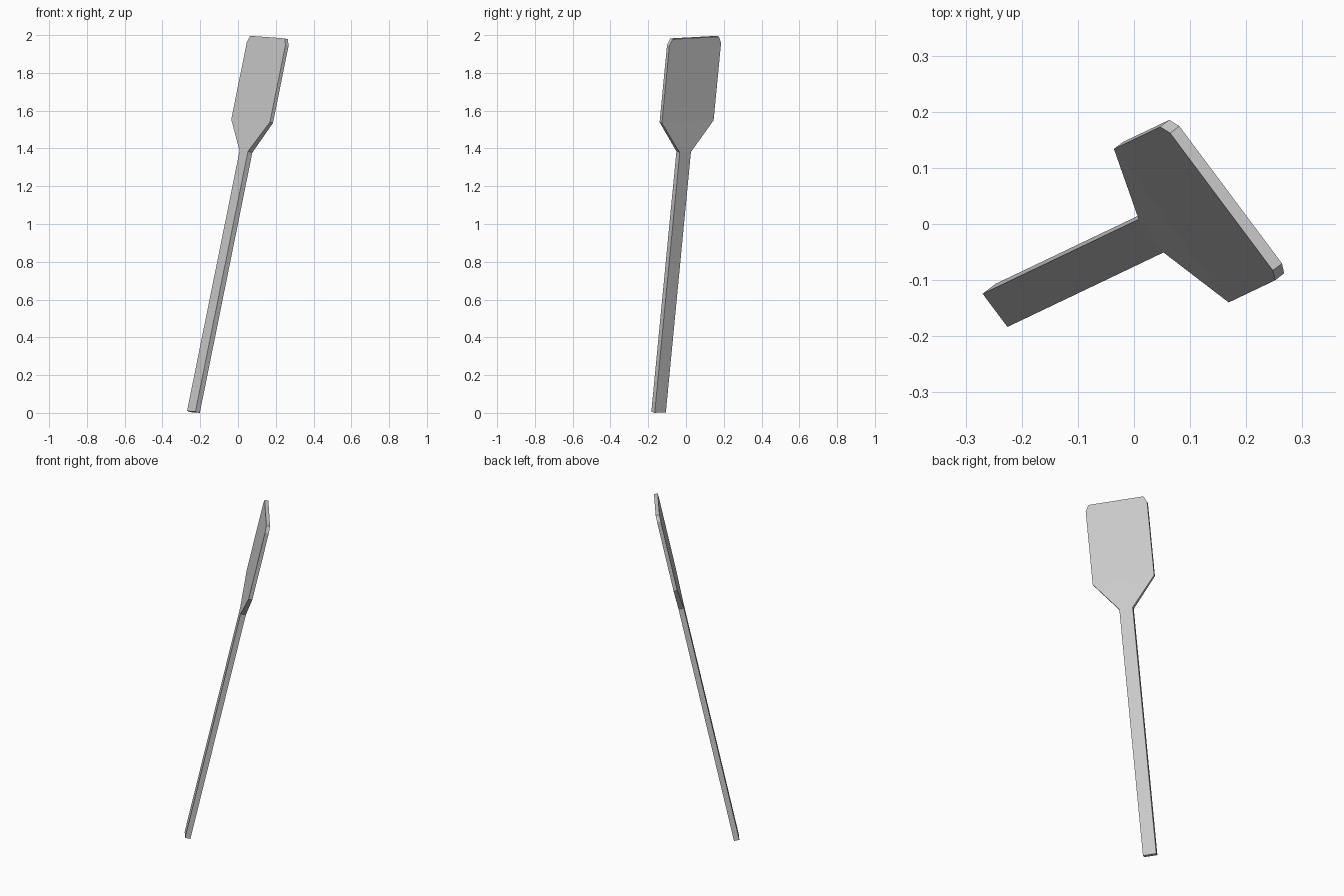
import bpy
import bmesh
from mathutils import Matrix, Vector

cube = bpy.data.objects.get("Cube")
if cube:
    bpy.data.objects.remove(cube, do_unlink=True)

# Single grey material
grey = bpy.data.materials.new("plain_grey")
grey.use_nodes = True
colour = (0.6, 0.6, 0.6, 1.0)
grey.diffuse_color = colour
grey.node_tree.nodes["Principled BSDF"].inputs["Base Color"].default_value = colour

# Leaning frame: local x = width, y = thickness, z = length
along = Vector((0.197, 0.094, 0.976)).normalized()
across = Vector((0.598, -0.800, -0.044))
across = (across - along * across.dot(along)).normalized()
thick = along.cross(across)
lean = Matrix((across, thick, along)).transposed().to_4x4()
lean.translation = (-0.236, -0.145, 0.005)


def loft(name, stations, cap_start=False, cap_end=False):
    """Join rectangular sections given as (length, half width, half thickness)."""
    bm = bmesh.new()
    rings = [[bm.verts.new((sx * w, sy * t, s))
              for sx, sy in ((-1, -1), (1, -1), (1, 1), (-1, 1))]
             for s, w, t in stations]
    for low, high in zip(rings, rings[1:]):
        for i in range(4):
            j = (i + 1) % 4
            bm.faces.new((low[i], low[j], high[j], high[i]))
    if cap_start:
        bm.faces.new(rings[0][::-1])
    if cap_end:
        bm.faces.new(rings[-1])
    # Right-handed check keeps every face pointing outward
    if lean.determinant() < 0:
        bmesh.ops.reverse_faces(bm, faces=bm.faces[:])
    bm.transform(lean)
    mesh = bpy.data.meshes.new(name)
    bm.to_mesh(mesh)
    bm.free()
    mesh.materials.append(grey)
    obj = bpy.data.objects.new(name, mesh)
    bpy.context.collection.objects.link(obj)
    return obj


# Straight square-cut handle, open where it meets the blade
neck = (1.412, 0.037, 0.015)
loft("handle", [(0, 0.037, 0.015), neck], cap_start=True)

# Flared blade with clipped tip corners
loft("blade", [neck, (1.577, 0.171, 0.0105), (1.996, 0.171, 0.0105),
               (2.031, 0.153, 0.0105)], cap_end=True)
